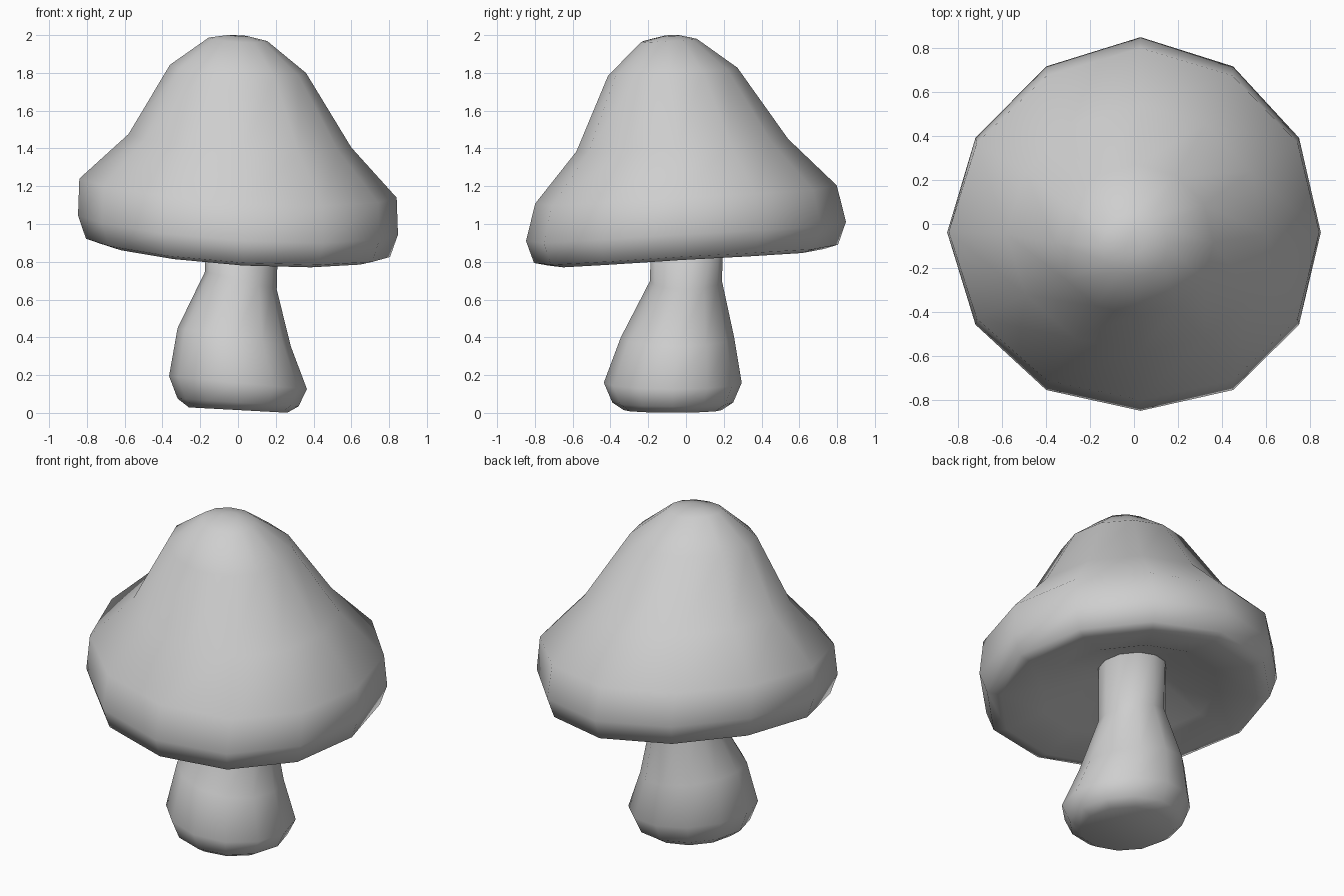
import bpy
import bmesh
from math import cos, sin, tau

SIDES = 12

default = bpy.data.objects.get("Cube")
if default:
    bpy.data.objects.remove(default, do_unlink=True)

grey = bpy.data.materials.new("plain_grey")
grey.use_nodes = True
grey.diffuse_color = (0.62, 0.62, 0.62, 1)
grey.node_tree.nodes["Principled BSDF"].inputs["Base Color"].default_value = grey.diffuse_color


def lofted(name, rings, ring_point):
    """Bridge rings from bottom to top; ring_point gives the offset at an angle on a ring."""
    bm = bmesh.new()
    loops = []
    for center_x, center_y, height, radius in rings:
        loop = []
        for side in range(SIDES):
            dx, dy, dz = ring_point(tau * side / SIDES, height, radius)
            loop.append(bm.verts.new((center_x + dx, center_y + dy, height + dz)))
        loops.append(loop)
    for low, high in zip(loops, loops[1:]):
        for side in range(SIDES):
            after = (side + 1) % SIDES
            bm.faces.new((low[side], low[after], high[after], high[side]))
    bm.faces.new(reversed(loops[0]))
    bm.faces.new(loops[-1])
    bmesh.ops.recalc_face_normals(bm, faces=bm.faces)
    for face in bm.faces:
        face.smooth = True
    mesh = bpy.data.meshes.new(name)
    bm.to_mesh(mesh)
    bm.free()
    mesh.materials.append(grey)
    obj = bpy.data.objects.new(name, mesh)
    bpy.context.collection.objects.link(obj)


def cap_point(angle, height, radius):
    """Tilted, slightly skewed saddle; the crown is a little narrower front to back."""
    depth = radius if height < 1.1 else radius * 0.95
    dx = radius * (cos(angle) + 0.035 * abs(sin(angle)))
    dy = depth * (sin(angle) - 0.045 * abs(cos(angle)))
    saddle = 0.02 * radius * cos(2 * angle)
    return dx, dy, 0.06 * (dy - dx) + saddle


def stem_point(angle, height, radius):
    """Round ring whose sideways lean grows towards the neck."""
    dx, dy = radius * cos(angle), radius * sin(angle)
    lean = 0.05 + 0.28 * height
    return dx, dy, -lean * dx


# Cap: hollow underside, thick rim, bell-shaped crown
lofted("cap", [
    (0, 0, 1.01, 0.2),
    (0, 0, 0.885, 0.5),
    (0, 0, 0.84, 0.73),
    (0, 0, 0.86, 0.805),
    (0, 0, 0.98, 0.847),
    (0, 0, 1.175, 0.84),
    (0.01, -0.02, 1.43, 0.59),
    (0, -0.07, 1.815, 0.36),
    (0, -0.09, 1.975, 0.155),
    (0, -0.08, 1.997, 0.05),
], cap_point)

# Stem: swollen foot narrowing to a neck inside the cap
lofted("stem", [
    (0, -0.07, 0.015, 0.26),
    (0, -0.07, 0.055, 0.32),
    (0, -0.07, 0.16, 0.365),
    (-0.02, -0.045, 0.4, 0.3),
    (0.015, 0, 0.7, 0.19),
    (0.02, 0.01, 1.1, 0.195),
], stem_point)
